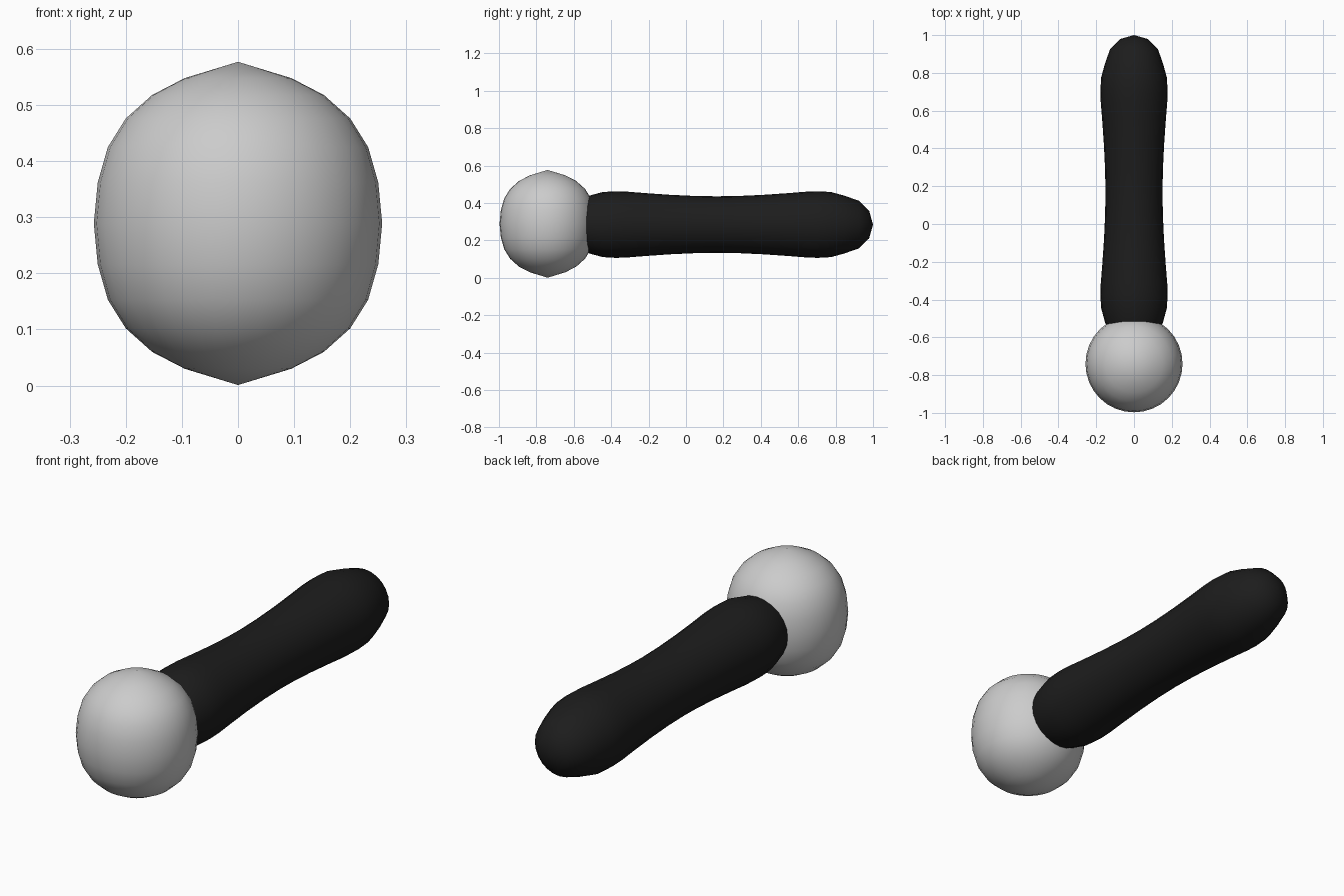
import bpy, bmesh, math
from mathutils import Matrix

if "Cube" in bpy.data.objects:
    bpy.data.objects.remove(bpy.data.objects["Cube"])


def lathe(name, profile, segments, transform, color=None):
    """Revolve (radius, height) points about z, then place the result."""
    bm = bmesh.new()
    verts = [bm.verts.new((r, 0, h)) for r, h in profile]
    edges = [bm.edges.new(pair) for pair in zip(verts, verts[1:])]
    bmesh.ops.spin(bm, geom=verts + edges, cent=(0, 0, 0), axis=(0, 0, 1),
                   angle=math.tau, steps=segments)
    bmesh.ops.remove_doubles(bm, verts=bm.verts, dist=0.0005)
    bmesh.ops.dissolve_degenerate(bm, edges=bm.edges, dist=0.0001)
    bmesh.ops.transform(bm, matrix=transform, verts=bm.verts)
    bmesh.ops.recalc_face_normals(bm, faces=bm.faces)
    for f in bm.faces:
        f.smooth = True
    mesh = bpy.data.meshes.new(name)
    bm.to_mesh(mesh)
    bm.free()
    obj = bpy.data.objects.new(name, mesh)
    bpy.context.collection.objects.link(obj)
    if color:
        mat = bpy.data.materials.new(name + "_black")
        mat.diffuse_color = color
        mat.use_nodes = True
        mat.node_tree.nodes["Principled BSDF"].inputs["Base Color"].default_value = mat.diffuse_color
        mesh.materials.append(mat)
    return obj


def mirrored(half):
    """Complete a profile listed from its middle to its end."""
    return [(r, -h) for r, h in reversed(half[1:])] + half


# Grey ball with slightly pointed poles
ball_half = [(0.257, 0), (0.25, 0.073), (0.232, 0.136), (0.2, 0.187),
             (0.153, 0.229), (0.095, 0.259), (0, 0.288)]
lathe("ball_head", mirrored(ball_half), 32,
      Matrix.Translation((0, -0.74, 0.289)))

# Black waisted grip with rounded ends, lying along y
grip_half = [(0.151, 0), (0.153, 0.12), (0.159, 0.25), (0.168, 0.38),
             (0.176, 0.48), (0.178, 0.54), (0.174, 0.61), (0.155, 0.68),
             (0.127, 0.76), (0.074, 0.814), (0, 0.835)]
lathe("grip", mirrored(grip_half), 24,
      Matrix.Translation((0, 0.165, 0.285)) @ Matrix.Rotation(-math.pi / 2, 4, 'X'),
      (0.012, 0.012, 0.012, 1))
